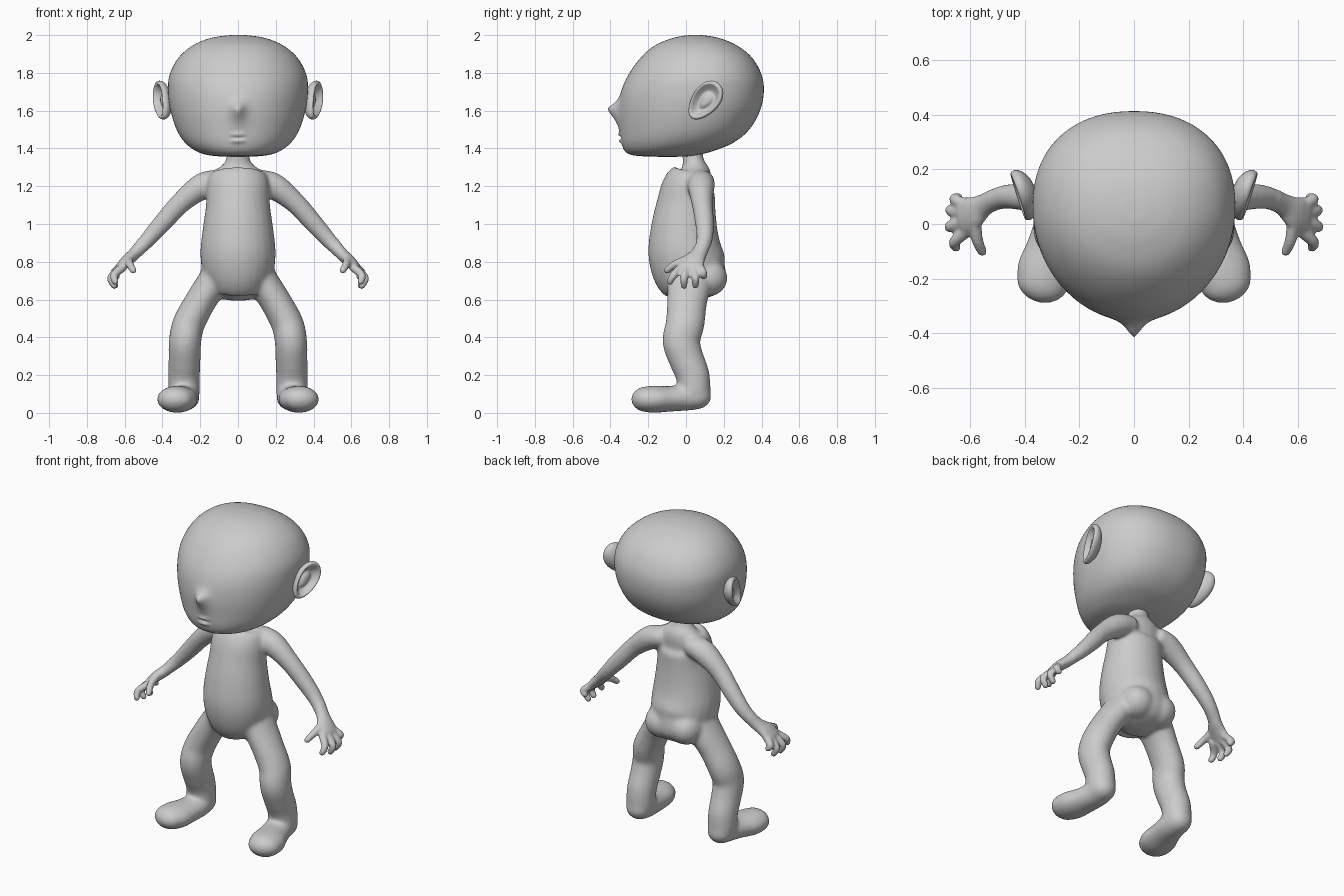
import bpy, bmesh
from math import sin, cos, pi, exp, radians
from mathutils import Vector as V

if "Cube" in bpy.data.objects:
    bpy.data.objects.remove(bpy.data.objects["Cube"])


def spline(pts, steps):
    """Catmull-Rom through tuples of any length."""
    out = []
    for i in range(len(pts) - 1):
        p = [pts[max(0, min(len(pts) - 1, i + k))] for k in (-1, 0, 1, 2)]
        for s in range(steps):
            t = s / steps
            out.append([0.5 * (2 * b + (c - a) * t + (2 * a - 5 * b + 4 * c - d) * t * t
                               + (3 * b - a - 3 * c + d) * t ** 3) for a, b, c, d in zip(*p)])
    return out + [list(pts[-1])]


def skin(bm, rings):
    """Bridge rings of points into a closed skin."""
    vs = [[bm.verts.new(p) for p in r] for r in rings]
    n = len(vs[0])
    for a, b in zip(vs, vs[1:]):
        for i in range(n):
            j = (i + 1) % n
            bm.faces.new((a[i], a[j], b[j], b[i]))
    bm.faces.new(vs[0][::-1])
    bm.faces.new(vs[-1])


def tube(bm, pts, ref, cap=1.0, side=1):
    """Oval tube through (x, y, z, ra, rb) with rounded ends; rb lies along ref."""
    s = spline(pts, 6)
    P = [V(q[:3]) for q in s]
    n = len(P)
    rings = []

    def ring(c, t, ra, rb):
        b = (ref - t * ref.dot(t)).normalized()
        a = t.cross(b)
        pts = [c + a * ra * cos(2 * pi * i / 24) + b * rb * sin(2 * pi * i / 24) for i in range(24)]
        rings.append([(p.x * side, p.y, p.z) for p in pts])

    T = [(P[min(i + 1, n - 1)] - P[max(i - 1, 0)]).normalized() for i in range(n)]
    angles = [radians(a) for a in (25, 45, 65, 82)]

    def end(i, sign, angs):
        ra, rb = s[i][3:]
        for a in angs:
            ring(P[i] + T[i] * sign * sin(a) * cap * (ra + rb) / 2, T[i], ra * cos(a), rb * cos(a))

    end(0, -1, angles[::-1])
    for i in range(n):
        ring(P[i], T[i], *s[i][3:])
    end(n - 1, 1, angles)
    skin(bm, rings)


def finish(bm, name):
    bmesh.ops.recalc_face_normals(bm, faces=bm.faces)
    for f in bm.faces:
        f.smooth = True
    me = bpy.data.meshes.new(name)
    bm.to_mesh(me)
    bm.free()
    ob = bpy.data.objects.new(name, me)
    bpy.context.collection.objects.link(ob)
    return ob


X, Y, Z = V((1, 0, 0)), V((0, 1, 0)), V((0, 0, 1))

# Body: torso and neck
bm = bmesh.new()
tube(bm, [(0, .035, 1.42, .06, .055), (0, .035, 1.36, .06, .055), (0, .042, 1.315, .08, .062),
          (0, .045, 1.27, .14, .092), (0, .017, 1.21, .165, .137), (0, 0, 1.1, .17, .157),
          (0, -.01, .97, .188, .178), (0, -.005, .85, .2, .196), (0, .025, .75, .19, .197),
          (0, .06, .68, .165, .165), (0, .07, .64, .14, .13)], Y, .3)

fingers = [
    [(.61, -.025, .77), (.655, -.065, .73), (.65, -.085, .695)],
    [(.63, .005, .76), (.672, -.01, .715), (.655, -.01, .673)],
    [(.63, .04, .76), (.67, .05, .715), (.65, .05, .675)],
    [(.615, .07, .775), (.655, .09, .745), (.642, .095, .722)],
    [(.58, 0, .81), (.572, -.06, .785), (.555, -.1, .755)]]

for s in (1, -1):
    # Buttock
    tube(bm, [(.07, .115, .715, .105, .1), (.09, .115, .715, .105, .1)], Z, .9, s)
    # Leg
    tube(bm, [(.11, .02, .74, .08, .12), (.155, .015, .66, .083, .115), (.205, .005, .58, .083, .106),
              (.262, -.005, .47, .086, .103), (.28, -.025, .38, .086, .1), (.283, 0, .29, .085, .094),
              (.285, .035, .2, .084, .09), (.285, .045, .11, .084, .086)], Y, .6, s)
    # Foot
    tube(bm, [(.285, .06, .09, .078, .072), (.285, 0, .083, .082, .072), (.3, -.08, .075, .092, .068),
              (.32, -.16, .072, .106, .072), (.332, -.205, .072, .1, .07)], Z, 1, s)
    # Arm and palm
    tube(bm, [(.1, .08, 1.23, .06, .07), (.19, .08, 1.2, .07, .073), (.3, .085, 1.115, .057, .057),
              (.4, .098, 1.005, .051, .051), (.48, .098, .915, .043, .044), (.545, .07, .845, .034, .042),
              (.59, .04, .805, .031, .062), (.625, .027, .77, .025, .068)], Y, .4, s)
    # Fingers and thumb
    for f in fingers:
        tube(bm, [p + (r, r) for p, r in zip(f, (.023, .021, .018))], X, 1, s)

body = finish(bm, "body")
bpy.context.view_layer.objects.active = body
rm = body.modifiers.new("fuse", 'REMESH')
rm.mode = 'VOXEL'
rm.voxel_size = .008
rm.use_smooth_shade = True
bpy.ops.object.modifier_apply(modifier=rm.name)
# Blend the joints strongly, the hands only lightly
vg = body.vertex_groups.new(name="trunk")
vg.add([v.index for v in body.data.vertices if abs(v.co.x) < .53], 1, 'REPLACE')
for grp, it in (("trunk", 30), ("", 4)):
    sm = body.modifiers.new("soften", 'SMOOTH')
    sm.factor, sm.iterations, sm.vertex_group = .5, it, grp

# Head: levels of (z, half width, front y, back y)
levels = [(1.356, .002, -.1, -.096), (1.357, .08, -.2, 0), (1.365, .16, -.285, .06),
          (1.385, .22, -.322, .14), (1.43, .28, -.342, .25), (1.5, .325, -.35, .335),
          (1.6, .357, -.355, .392), (1.7, .37, -.343, .412), (1.79, .362, -.305, .4),
          (1.88, .315, -.24, .35), (1.945, .24, -.165, .27), (1.983, .15, -.075, .18),
          (1.998, .06, 0, .1), (2.0, .002, .048, .052)]
rings = []
for z, hw, yf, yb in spline(levels, 8):
    mid = yf + .53 * (yb - yf)
    ring = []
    for i in range(144):
        a = 2 * pi * i / 144
        c, sn = cos(a), sin(a)
        e = 2 / 2.25 if sn > 0 else 1.0
        x = hw * abs(c) ** e * (1 if c > 0 else -1)
        y = mid + (yb - mid) * abs(sn) ** e if sn > 0 else mid + (mid - yf) * sn
        if sn < 0:
            # Nose
            dz = (z - 1.61) / (.035 if z > 1.61 else .06)
            y -= .06 * exp(-((x / .035) ** 2 + dz * dz) ** .75)
            # Lips and the crease between them
            w = exp(-(x / .034) ** 4)
            for zc, h, k in ((1.472, .009, .011), (1.44, .010, .011), (1.457, -.012, .007)):
                y -= h * w * exp(-((z - zc) / k) ** 2)
        ring.append((x, y, z))
    rings.append(ring)
bm = bmesh.new()
skin(bm, rings)
finish(bm, "head")

# Ears: an egg-shaped dish with a rolled rim
prof = spline([(.01, -.045), (.5, -.042), (.85, -.022), (1, 0), (.97, .018), (.85, .021),
               (.7, .006), (.48, -.01), (.25, .002), (.01, .005)], 4)
N = V((1, -.35, .05)).normalized()
L = V((.2, .62, .78))
L = (L - N * L.dot(N)).normalized()
S = N.cross(L)
for s, name in ((1, "ear_left"), (-1, "ear_right")):
    bm = bmesh.new()
    rings = []
    for r, h in prof:
        ring = []
        for i in range(40):
            a = 2 * pi * i / 40
            p = V((.402, .103, 1.652)) + L * .118 * r * cos(a) + N * h \
                + S * .074 * r * sin(a) * (1 + .18 * cos(a))
            ring.append((p.x * s, p.y, p.z))
        rings.append(ring)
    skin(bm, rings)
    finish(bm, name)
